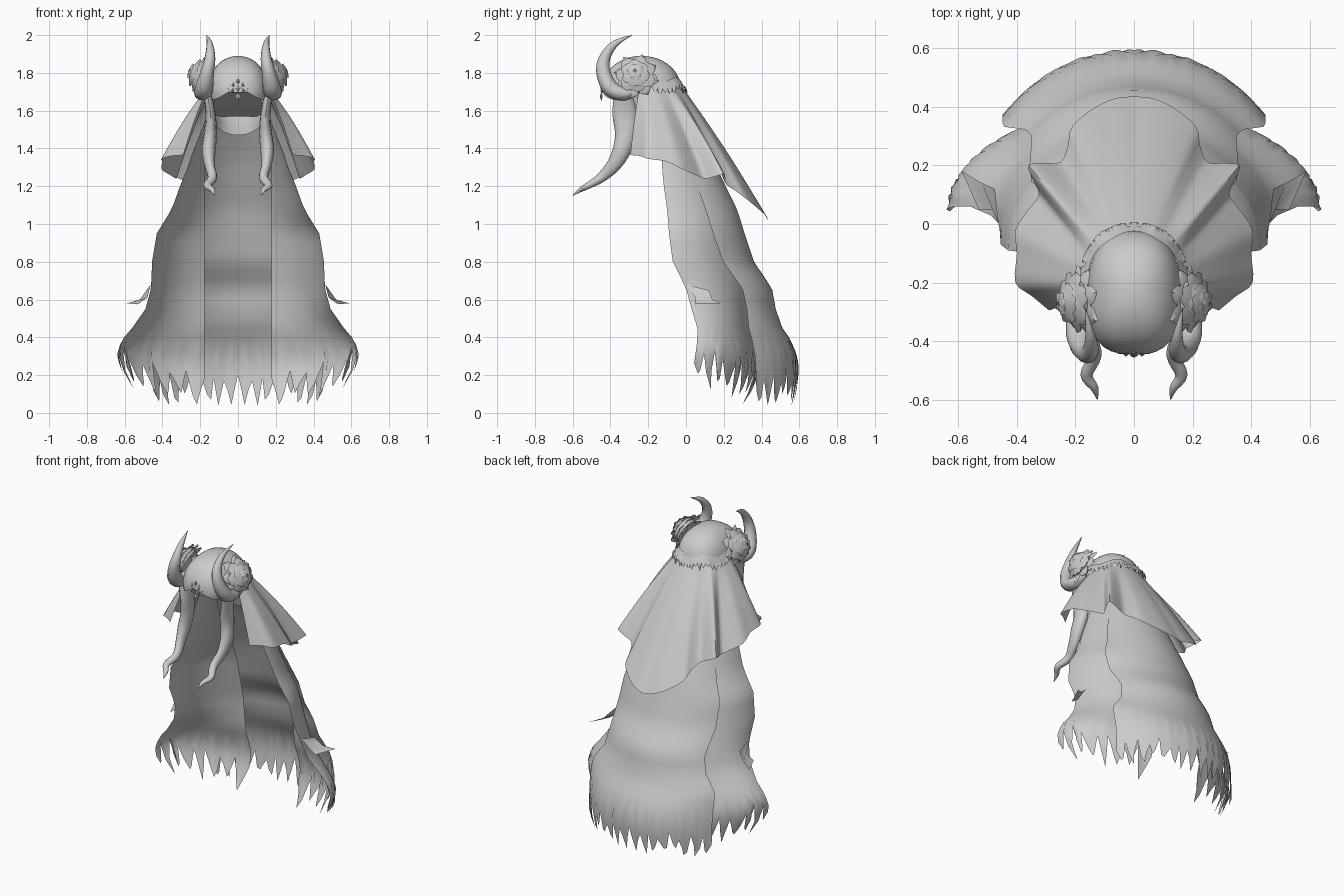
import bpy, bmesh, math, random
from mathutils import Vector

if "Cube" in bpy.data.objects:
    bpy.data.objects.remove(bpy.data.objects["Cube"])
random.seed(4)

grey = bpy.data.materials.new("soft grey")
grey.diffuse_color = (0.6, 0.6, 0.6, 1)
grey.use_nodes = True
grey.node_tree.nodes["Principled BSDF"].inputs["Base Color"].default_value = grey.diffuse_color
rad = math.radians


def make(name, verts, faces, mirror=True, angle=40):
    me = bpy.data.meshes.new(name)
    me.from_pydata([tuple(v) for v in verts], [], faces)
    bm = bmesh.new()
    bm.from_mesh(me)
    bmesh.ops.remove_doubles(bm, verts=bm.verts, dist=1e-5)
    bmesh.ops.recalc_face_normals(bm, faces=bm.faces)
    bm.to_mesh(me)
    bm.free()
    me.materials.append(grey)
    ob = bpy.data.objects.new(name, me)
    bpy.context.collection.objects.link(ob)
    bpy.ops.object.select_all(action='DESELECT')
    ob.select_set(True)
    bpy.context.view_layer.objects.active = ob
    bpy.ops.object.shade_smooth_by_angle(angle=rad(angle))
    if mirror:
        ob.modifiers.new("mirror", 'MIRROR').merge_threshold = 0.0005
    return ob


def sheet(name, rows, closed=False, **kw):
    """Surface through rows of points."""
    n = len(rows[0])
    faces = []
    for i in range(len(rows) - 1):
        for j in range(n if closed else n - 1):
            k = (j + 1) % n
            faces.append((i*n + j, i*n + k, (i+1)*n + k, (i+1)*n + j))
    return make(name, [p for r in rows for p in r], faces, **kw)


def smooth_path(points, steps):
    """Smooth curve through points of any size."""
    pts = [Vector(p) for p in points]
    out = []
    for i in range(len(pts) - 1):
        p0, p1, p2, p3 = pts[max(0, i-1)], pts[i], pts[i+1], pts[min(len(pts)-1, i+2)]
        for k in range(steps):
            t = k / steps
            out.append(.5 * (2*p1 + (p2-p0)*t + (2*p0-5*p1+4*p2-p3)*t*t + (3*p1-p0-3*p2+p3)*t**3))
    return out + [pts[-1]]


def table(rows, z):
    """Interpolate rows of (z, values...) sorted from high to low z."""
    for a, b in zip(rows, rows[1:]):
        if z >= b[0] or b is rows[-1]:
            t = min(1, max(0, (a[0] - z) / (a[0] - b[0])))
            return [p + (q - p) * t for p, q in zip(a[1:], b[1:])]


# Cape: height, half width, front edge y, back y of outer layer, back y of inner layer
CAPE = [(1.60, .12, -.14, .00, -.01), (1.47, .18, -.14, .08, .065), (1.35, .245, -.13, .14, .125),
        (1.22, .30, -.12, .20, .18), (1.08, .35, -.10, .27, .235), (.95, .43, -.09, .31, .275),
        (.80, .455, -.07, .36, .31), (.66, .46, .00, .455, .34), (.55, .49, .03, .475, .345),
        (.45, .56, .06, .51, .35), (.38, .62, .06, .56, .37), (.31, .64, .05, .585, .40),
        (.24, .625, .04, .60, .41), (.12, .56, .07, .585, .37), (.0, .50, .10, .56, .29)]


def panel(name, start, end, cols, tip, notch, inner):
    # irregular torn hem: wide teeth with uneven tips
    hem, j = [], 0
    while len(hem) <= cols:
        n = random.choice((3, 4, 4, 5))
        u = min(1, (j + n / 2) / cols)
        peak, base = tip(u) + random.uniform(-.02, .05), notch(u) + random.uniform(-.05, .05)
        skew = random.uniform(.35, .65)
        for k in range(n):
            t = k / n
            f = t / skew if t < skew else (1 - t) / (1 - skew)
            hem.append(base + (peak - base) * f)
        j += n
    rows = []
    for z in [1.5 - .05 * i for i in range(23)] + [-.33, -.66, -1]:
        row = []
        for j in range(cols + 1):
            u = j / cols
            zz = z if z > 0 else .4 - (hem[j] - .4) * z
            X, yf, yo, yi = table(CAPE, zz)
            if not inner:
                X = min(X, .555)
            th = start(X, zz) + (end(X, zz) - start(X, zz)) * u
            yb = yi if inner else yo
            if z > 1.3:
                zz = z + (z - 1.3) / .2 * (.10 * math.sin(th) ** 2 - .03)
            row.append((X * math.sin(th), yf + (yb - yf) * math.cos(th), zz))
        rows.append(row)
    return sheet(name, rows)


def back_edge(X, z):
    a = 57 - 8 * min(1, max(0, (1.1 - z) / .45))
    return rad(a + 5 * min(1, max(0, (.55 - z) / .13)))


seam = lambda X, z: math.asin(min(.75, .178 / X))
panel("cape_back_panel", lambda X, z: 0, back_edge, 28, lambda u: .04, lambda u: .18, False)
panel("cape_side_panel", seam, lambda X, z: rad(90), 30,
      lambda u: .04 + .10 * u, lambda u: .19 + .17 * u, True)

# Torn flap on the cape's front edge
sheet("torn_flap", [[(.462, .0, .68), (.48, .05, .61), (.53, .05, .575)],
                    [(.475, .12, .65), (.52, .14, .60), (.588, .18, .58)]])

# Veil: pleated fan from the back of the cap to a zigzag hem
HEM = [(0, .435, 1.02), (.06, .43, 1.035), (.13, .40, 1.065), (.21, .335, 1.12),
       (.225, .27, 1.17), (.25, .212, 1.21), (.31, .208, 1.24), (.36, .20, 1.265),
       (.345, .15, 1.25), (.325, .10, 1.24), (.36, .05, 1.26), (.405, -.02, 1.29),
       (.40, -.10, 1.33), (.405, -.20, 1.345), (.35, -.245, 1.36), (.29, -.295, 1.365)]
hem = smooth_path(HEM, 3)
rows = []
for i in range(10):
    t = i / 9
    row = []
    for j, h in enumerate(hem):
        a = rad(105) * j / (len(hem) - 1)
        top = Vector((.165 * math.sin(a), -.20 + .185 * math.cos(a), 1.72))
        p = top.lerp(h, t)
        p.z += .02 * math.sin(math.pi * t)
        row.append(p)
    rows.append(row)
sheet("veil", rows, angle=60)


# Cap: dome with a peaked opening over the brow and a rounded nape
def cap_edge(a):
    front = -math.cos(a)
    x = .165 * abs(math.sin(a))
    if front > .6:
        return 1.66 + .07 * max(0, 1 - x / .11)
    return 1.57 + (.15 * front if front > 0 else .10 * front)


def cap_point(a, z, grow=0):
    r = math.sqrt(max(0, 1 - max(0, (z - 1.69) / .2) ** 2.3))
    sq = 1 + (.09 if math.cos(a) < 0 else .05) * math.sin(2 * a) ** 2
    taper = max(.82, 1 - max(0, 1.69 - z) * 1.3)
    return ((.162 * r + grow) * sq * taper * math.sin(a),
            -.235 + (.212 * r + grow) * sq * taper * math.cos(a), z)


rows = []
for i in range(15):
    row = []
    for j in range(40):
        a = math.tau * j / 40
        e = cap_edge(a)
        row.append(cap_point(a, e + (1.89 - e) * math.cos(i / 14 * math.pi / 2)))
    rows.append(row)
sheet("cap", rows, closed=True, mirror=False)

# Lining sloping down from the brow to the nape inside the cap
sheet("cap_lining", [[(w * k / 4, y, z) for k in range(-4, 5)]
                     for y, z, w in ((-.40, 1.70, .10), (-.32, 1.655, .125), (-.20, 1.61, .135),
                                     (-.10, 1.57, .115))], mirror=False)

# Lace trim with hanging points round the back of the cap
trim = []
for k in range(3):
    row = []
    for j in range(31):
        a = rad(100) * j / 30
        z = 1.765 - .012 * math.cos(a * 6)
        if k == 1:
            z -= .035
        if k == 2:
            z -= (.06, .04, .095, .045, .075, .04)[j % 6]
        row.append(cap_point(a, z, .006 + .012 * k))
    trim.append(row)
sheet("lace_trim", trim, angle=60)


def tube(name, path, sides=12):
    """Tube through (x, y, z, radius, depth radius) stations, smoothed."""
    st = smooth_path(path, 4)
    rows = []
    for i, s in enumerate(st):
        c = Vector(s[:3])
        d = (Vector(st[min(i+1, len(st)-1)][:3]) - Vector(st[max(i-1, 0)][:3])).normalized()
        e1 = (Vector((1, 0, 0)) - d * d.x).normalized()
        e2 = d.cross(e1)
        rows.append([c + e1 * s[3] * math.cos(math.tau*j/sides) + e2 * s[4] * math.sin(math.tau*j/sides)
                     for j in range(sides)])
    return sheet(name, rows, closed=True, angle=60)


# Upward curling horns
tube("horn", [(.175, -.24, 1.72, .02, .02), (.185, -.32, 1.69, .045, .035),
              (.18, -.395, 1.715, .048, .042), (.163, -.437, 1.80, .036, .038),
              (.148, -.43, 1.88, .028, .03), (.150, -.375, 1.955, .016, .018),
              (.167, -.285, 2.0, .001, .001)])
# Long tails hanging below the horns
tube("hanging_tail", [(.160, -.335, 1.68, .022, .05), (.145, -.325, 1.58, .026, .064),
                      (.146, -.32, 1.48, .034, .056), (.155, -.34, 1.39, .036, .048),
                      (.150, -.385, 1.31, .027, .038), (.135, -.45, 1.245, .024, .026),
                      (.162, -.515, 1.205, .021, .018), (.135, -.56, 1.18, .014, .012),
                      (.125, -.60, 1.15, .001, .001)])

# Flowers: a domed heart with overlapping rings of broad petals, facing outward
verts, faces = [], []
centre = Vector((.20, -.265, 1.79))
nrm = Vector((.90, -.08, .35)).normalized()
side = nrm.cross(Vector((0, 0, 1))).normalized()
up = side.cross(nrm)


def petal(ang, inner, length, width, h0, h1, pointed):
    out = side * math.cos(ang) + up * math.sin(ang)
    across = nrm.cross(out)
    b = len(verts)
    for t, w, h in ((0, .5, 0), (.4, 1, .3), (.75, .85, .7), (1, .04 if pointed else .45, 1)):
        for q in (-1, 0, 1):
            verts.append(centre + out * (inner + length * t * (1 if q == 0 else .94))
                         + across * (q * w * width) + nrm * (h0 + (h1 - h0) * h + (-.005 if q else .004)))
    for i in range(3):
        for j in range(2):
            k = b + i * 3 + j
            faces.append((k, k + 1, k + 4, k + 3))


for count, inner, length, width, h0, h1, pointed, turn in (
        (8, .03, .10, .036, .0, -.03, True, .2), (7, .03, .075, .042, .03, .0, False, 0),
        (6, .015, .06, .036, .05, .03, False, .4), (5, .004, .04, .022, .062, .055, False, .1)):
    for i in range(count):
        petal(math.tau * i / count + turn, inner, length * random.uniform(.9, 1.08),
              width, h0, h1, pointed)
make("side_flower", verts, faces, angle=50)
sheet("flower_heart", [[centre + nrm * h + (side * math.cos(math.tau*j/16) + up * math.sin(math.tau*j/16)) * r
                        for j in range(16)]
                       for r, h in ((.001, .058), (.045, .045), (.085, .005), (.075, -.03))],
      closed=True, angle=60)

# Brow ornament: small diamonds along the opening
for i, (x, z, s) in enumerate([(0, 1.755, .016), (0, 1.72, .022), (0, 1.675, .024), (.026, 1.735, .015),
                               (.028, 1.705, .014), (.052, 1.715, .012), (.078, 1.70, .010)]):
    y = -.449 + x * x * 4 + max(0, z - 1.7) * .15
    make("brow_gem_%d" % i, [(x - s*.6, y, z), (x, y, z - s), (x + s*.6, y, z), (x, y, z + s),
                             (x, y - .008, z), (x, y + .008, z)],
         [(a, (a + 1) % 4, k) for a in range(4) for k in (4, 5)], mirror=x > 0, angle=10)
